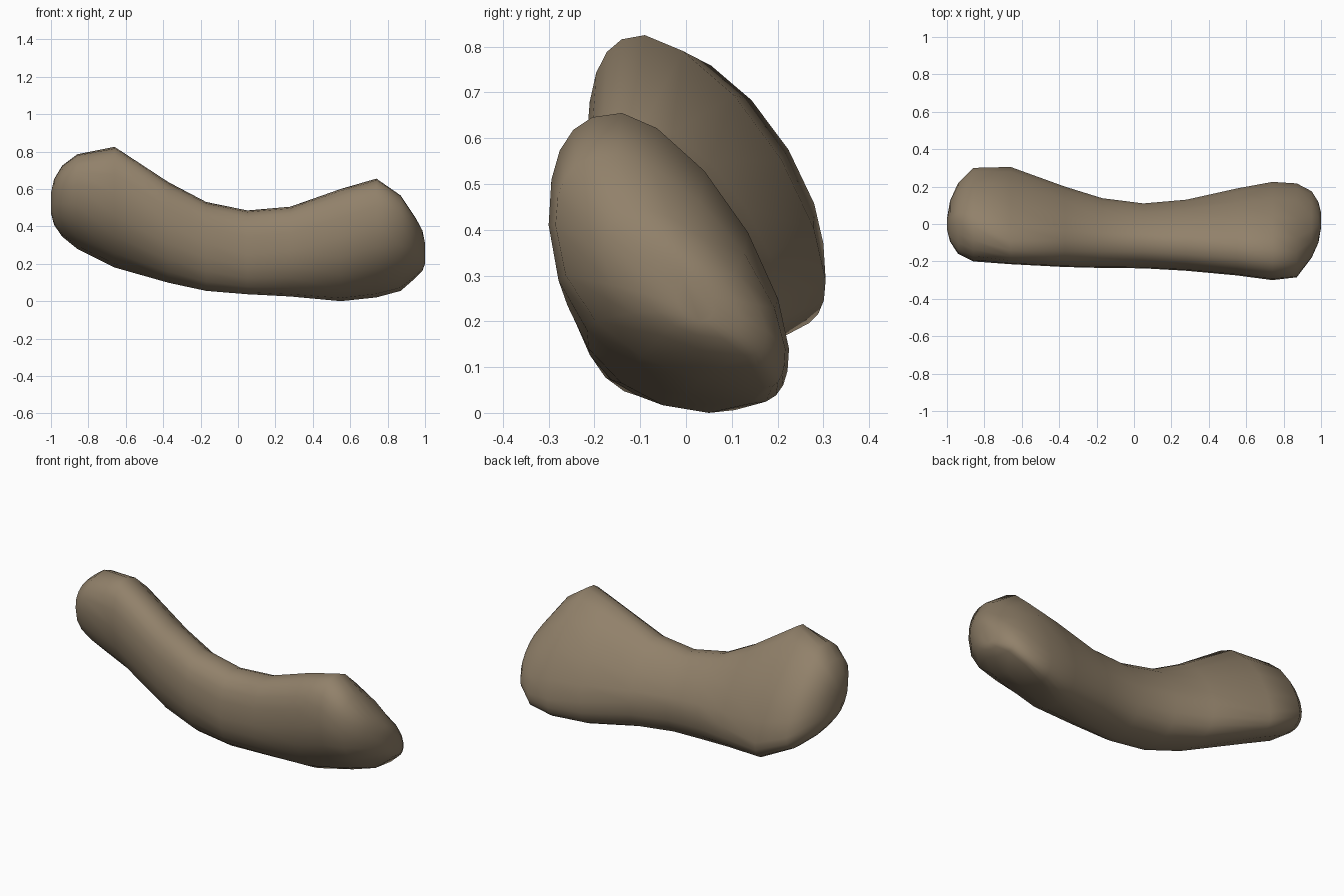
import bpy, bmesh, math

if "Cube" in bpy.data.objects:
    bpy.data.objects.remove(bpy.data.objects["Cube"])

# Cross-sections along the curved body:
# x, y min, y max, z min, z max, y of lowest point, y of highest point, z of leftmost, z of rightmost
SECTIONS = [
    (-1.00, -.03, .03, .47, .58, .01, .00, .55, .51),
    (-.94, -.16, .22, .345, .725, .13, .02, .60, .43),
    (-.86, -.20, .30, .28, .785, .18, -.01, .62, .37),
    (-.66, -.215, .305, .18, .825, .20, -.09, .58, .29),
    (-.37, -.23, .20, .098, .635, .00, -.09, .40, .27),
    (-.17, -.235, .138, .055, .53, -.07, -.09, .31, .26),
    (.05, -.237, .11, .037, .485, -.09, -.09, .25, .24),
    (.28, -.25, .13, .025, .505, -.04, -.10, .27, .21),
    (.55, -.275, .19, .00, .60, .05, -.12, .34, .16),
    (.74, -.30, .225, .02, .655, .14, -.14, .41, .14),
    (.87, -.285, .217, .055, .565, .17, -.15, .41, .14),
    (.95, -.18, .175, .125, .445, .13, -.09, .35, .18),
    (1.00, -.02, .06, .20, .31, .03, .01, .26, .24),
]
STEPS = 5  # points per quarter of a section


def rounding_section(end, inner):
    """Extra section that rounds off an end: moves little in x, grows more in size."""
    return tuple(e + (i - e) * (.28 if k == 0 else .5) for k, (e, i) in enumerate(zip(end, inner)))


def section_ring(x, y0, y1, z0, z1, yb, yt, zl, zr):
    """Closed ring of four rounded quarters joining the extreme points."""
    # start point, end point, roundness (lower is fuller)
    quarters = [((y1, zr), (yt, z1), 1.33), ((yt, z1), (y0, zl), .77),
                ((y0, zl), (yb, z0), 1.0), ((yb, z0), (y1, zr), .77)]
    ring = []
    for i, (a, b, p) in enumerate(quarters):
        for k in range(STEPS):
            t = k / STEPS * math.pi / 2
            c, s = math.cos(t) ** p, math.sin(t) ** p
            if i % 2 == 0:   # side point to top or bottom
                ring.append((x, b[0] + (a[0] - b[0]) * c, a[1] + (b[1] - a[1]) * s))
            else:            # top or bottom to side point
                ring.append((x, a[0] + (b[0] - a[0]) * s, b[1] + (a[1] - b[1]) * c))
    return ring


# Body: rings joined into one skin with closed ends
sections = list(SECTIONS)
sections.insert(1, rounding_section(SECTIONS[0], SECTIONS[1]))
sections.insert(-1, rounding_section(SECTIONS[-1], SECTIONS[-2]))
bm = bmesh.new()
rings = [[bm.verts.new(co) for co in section_ring(*s)] for s in sections]
n = STEPS * 4
for a, b in zip(rings, rings[1:]):
    for i in range(n):
        j = (i + 1) % n
        bm.faces.new((a[i], a[j], b[j], b[i]))
bm.faces.new(rings[0])
bm.faces.new(rings[-1])
bmesh.ops.recalc_face_normals(bm, faces=bm.faces)
mesh = bpy.data.meshes.new("curved_body")
bm.to_mesh(mesh)
bm.free()
mesh.shade_smooth()
body = bpy.data.objects.new("curved_body", mesh)
bpy.context.collection.objects.link(body)

# Single earthy brown colour
brown = bpy.data.materials.new("earthy brown")
brown.diffuse_color = (0.285, 0.22, 0.145, 1)
brown.use_nodes = True
brown.node_tree.nodes["Principled BSDF"].inputs["Base Color"].default_value = brown.diffuse_color
mesh.materials.append(brown)
